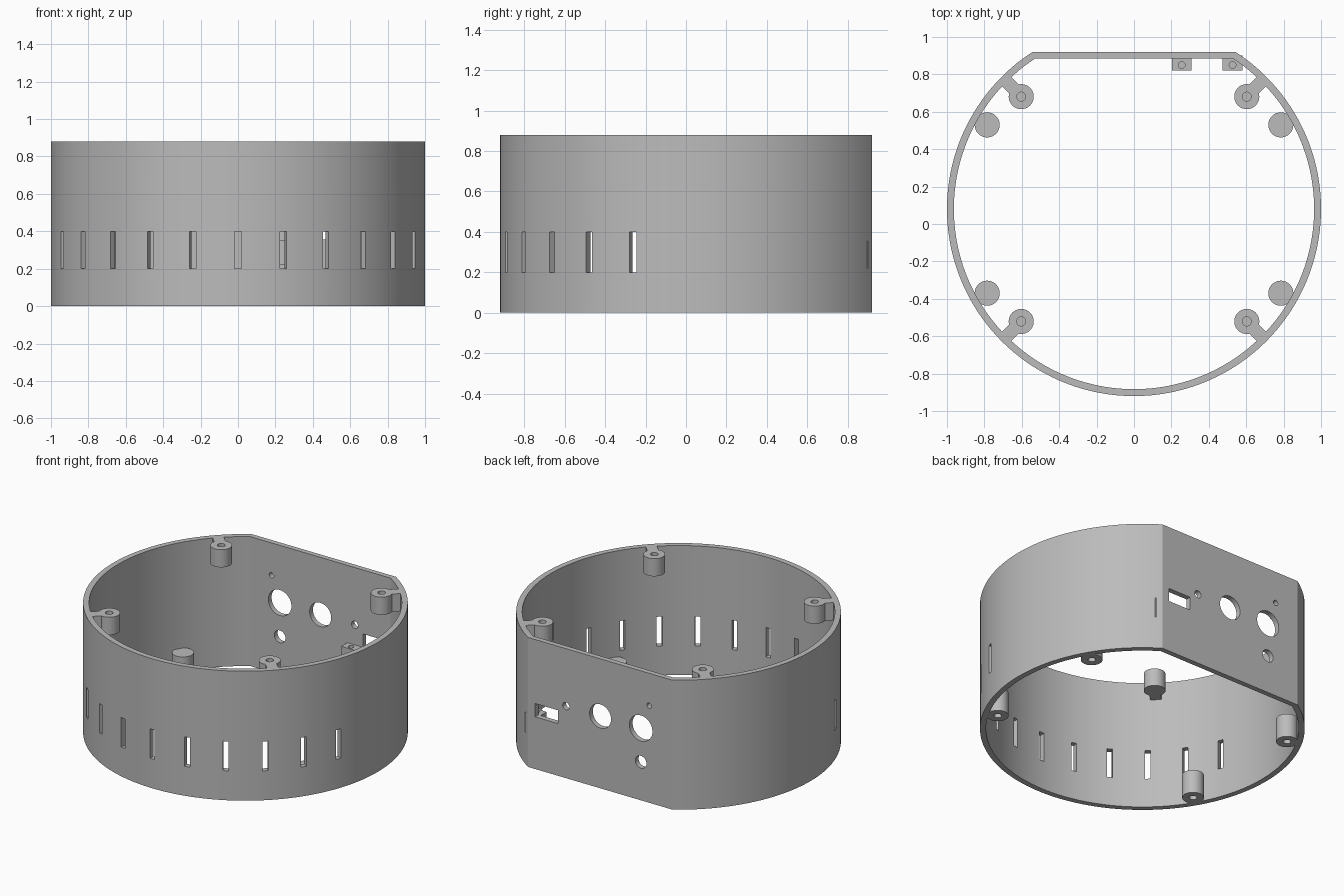
import bpy, bmesh, math
from mathutils import Matrix, Vector

cube = bpy.data.objects.get("Cube")
if cube:
    bpy.data.objects.remove(cube, do_unlink=True)

HEIGHT, CY = 0.88, 0.08          # wall height, ring centre in y
R_OUT, R_IN = 1.0, 0.963
FLAT_OUT, FLAT_IN = 0.92, 0.885  # flat rear panel faces

grey = bpy.data.materials.new("grey plastic")
grey.use_nodes = True
GREY = (0.50, 0.50, 0.50, 1)
grey.diffuse_color = GREY
grey.node_tree.nodes["Principled BSDF"].inputs["Base Color"].default_value = GREY


def finish(name, bm, helper=False):
    bmesh.ops.recalc_face_normals(bm, faces=bm.faces)
    mesh = bpy.data.meshes.new(name)
    bm.to_mesh(mesh)
    bm.free()
    mesh.materials.append(grey)
    ob = bpy.data.objects.new(name, mesh)
    bpy.context.collection.objects.link(ob)
    if helper:
        ob.hide_render = True
        ob.hide_set(True)
    return ob


def add_box(bm, centre, size, turn=0):
    m = Matrix.Translation(centre) @ Matrix.Rotation(turn, 4, 'Z') @ Matrix.Diagonal((*size, 1))
    bmesh.ops.create_cube(bm, size=1, matrix=m)


def add_cylinder(bm, centre, radius, depth, along_y=False):
    m = Matrix.Translation(centre)
    if along_y:
        m = m @ Matrix.Rotation(math.pi / 2, 4, 'X')
    bmesh.ops.create_cone(bm, cap_ends=True, segments=40, radius1=radius,
                          radius2=radius, depth=depth, matrix=m)


def cut(ob, cutter):
    mod = ob.modifiers.new("openings", 'BOOLEAN')
    mod.object = cutter
    mod.solver = 'EXACT'
    bpy.context.view_layer.objects.active = ob
    bpy.ops.object.modifier_apply(modifier=mod.name)
    bpy.data.objects.remove(cutter, do_unlink=True)


def smooth(ob):
    bpy.ops.object.select_all(action='DESELECT')
    ob.select_set(True)
    bpy.context.view_layer.objects.active = ob
    bpy.ops.object.shade_smooth_by_angle(angle=math.radians(30))


def outline(radius, flat, n=160):
    """Circle truncated by the flat panel at the rear."""
    a0 = math.acos((flat - CY) / radius)
    angles = [a0 + (2 * math.pi - 2 * a0) * i / n for i in range(n + 1)]
    return [(radius * math.sin(a), CY + radius * math.cos(a)) for a in angles]


# Wall: ring with a flat rear panel
bm = bmesh.new()
loops = [[bm.verts.new((x, y, z)) for x, y in outline(r, f)]
         for r, f, z in ((R_OUT, FLAT_OUT, 0), (R_OUT, FLAT_OUT, HEIGHT),
                         (R_IN, FLAT_IN, HEIGHT), (R_IN, FLAT_IN, 0))]
count = len(loops[0])
for k in range(4):
    a, b = loops[k], loops[(k + 1) % 4]
    for i in range(count):
        j = (i + 1) % count
        bm.faces.new((a[i], a[j], b[j], b[i]))
wall = finish("wall", bm)

# Vent slots around the front, and connector openings in the rear panel
bm = bmesh.new()
for i in range(-5, 6):
    a = math.radians(14 * i)
    add_box(bm, (0.98 * math.sin(a), CY - 0.98 * math.cos(a), 0.3), (0.035, 0.16, 0.2), a)
for x, z, r in ((0.0, 0.49, 0.081), (-0.305, 0.49, 0.087), (-0.305, 0.26, 0.042),
                (-0.367, 0.66, 0.018), (0.258, 0.49, 0.025)):
    add_cylinder(bm, (x, 0.9, z), r, 0.16, along_y=True)
add_box(bm, (0.405, 0.9, 0.4), (0.17, 0.16, 0.09))
cut(wall, finish("wall_cutter", bm, helper=True))
smooth(wall)


def boss(name, x, y, closed_z, open_z):
    """Screw post with a blind hole in its open end."""
    deep = open_z + (closed_z - open_z) * 0.85
    profile = [(0, closed_z), (0.067, closed_z), (0.067, open_z),
               (0.024, open_z), (0.024, deep), (0, deep)]
    bm = bmesh.new()
    verts = [bm.verts.new((x + r, y, z)) for r, z in profile]
    edges = [bm.edges.new(pair) for pair in zip(verts, verts[1:])]
    bmesh.ops.spin(bm, geom=verts + edges, cent=(x, y, 0), axis=(0, 0, 1),
                   angle=2 * math.pi, steps=40)
    bmesh.ops.remove_doubles(bm, verts=bm.verts, dist=0.0001)
    smooth(finish(name, bm))


for sx, side in ((1, "left"), (-1, "right")):
    for sy, end in ((1, "rear"), (-1, "front")):
        # Upper posts joined to the wall by diagonal webs
        boss(f"upper_post_{end}_{side}", sx * 0.603, CY + sy * 0.601, 0.76, HEIGHT)
        bm = bmesh.new()
        mid = Vector((sx, sy, 0)).normalized() * 0.94
        add_box(bm, (mid.x, CY + mid.y, 0.82), (0.085, 0.07, 0.12), math.atan2(sy, sx))
        finish(f"web_{end}_{side}", bm)
        # Lower posts merging into the wall
        boss(f"lower_post_{end}_{side}", sx * 0.785, CY + sy * 0.45, 0.16, 0)

# Mounting tabs with pilot holes beside the rectangular opening
for name, x in (("inner_tab", 0.255), ("outer_tab", 0.527)):
    bm = bmesh.new()
    add_box(bm, (x, 0.86, 0.287), (0.106, 0.08, 0.135))
    tab = finish(name, bm)
    bm = bmesh.new()
    add_cylinder(bm, (x, 0.85, 0.34), 0.018, 0.16)
    cut(tab, finish("tab_cutter", bm, helper=True))
    smooth(tab)
